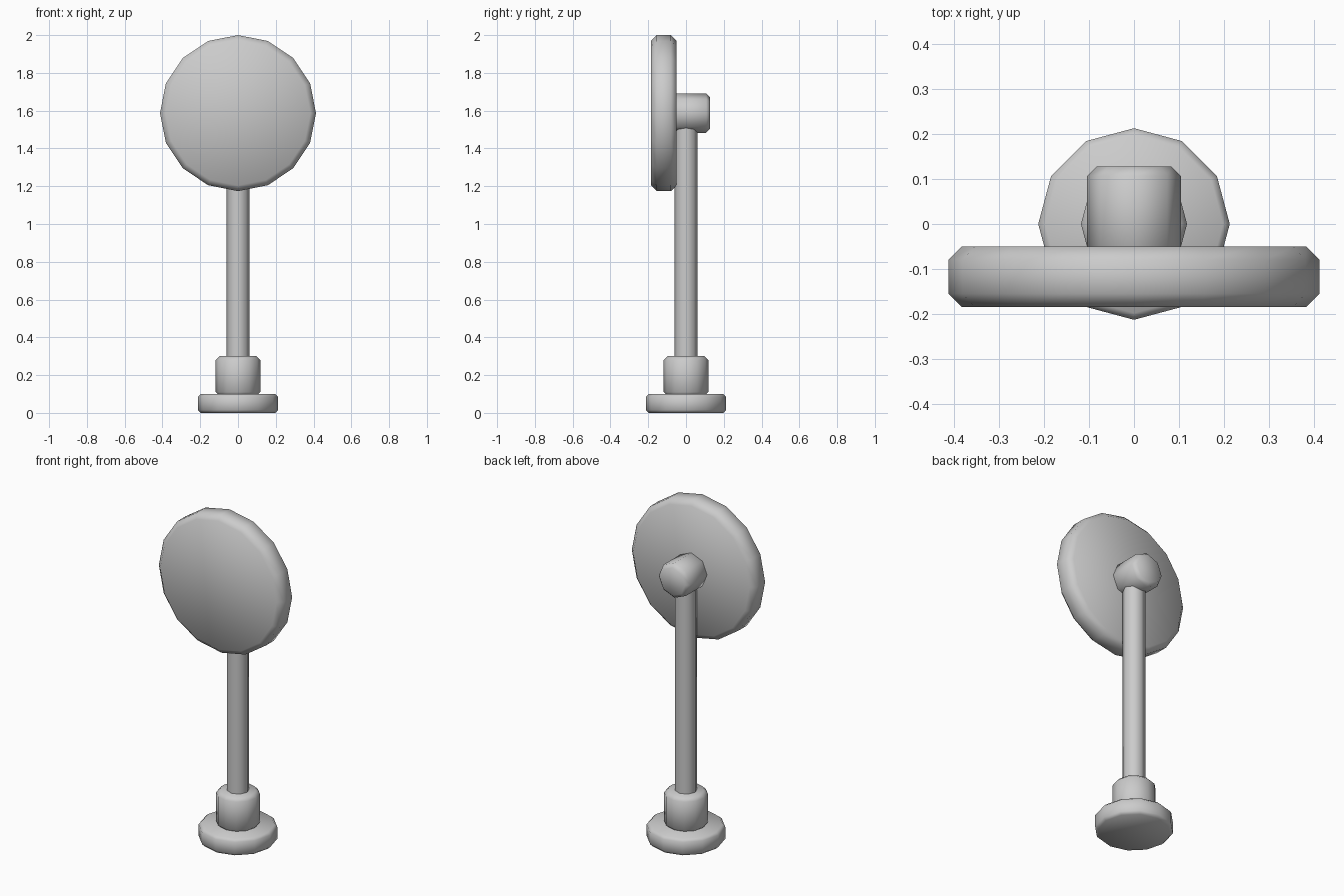
import bpy
import bmesh
import math
from mathutils import Matrix

if "Cube" in bpy.data.objects:
    bpy.data.objects.remove(bpy.data.objects["Cube"])


def chamfered_cylinder(name, sides, radius, start, end, chamfer, axis="Z", height=0.0):
    """Prism with chamfered rims and corners on the axes, running along Z or Y."""
    rings = [(radius - chamfer, start), (radius, start + chamfer),
             (radius, end - chamfer), (radius - chamfer, end)]
    if chamfer == 0:
        rings = [(radius, start), (radius, end)]
    bm = bmesh.new()
    loops = []
    for r, h in rings:
        loops.append([bm.verts.new((r * math.cos(2 * math.pi * i / sides),
                                    r * math.sin(2 * math.pi * i / sides), h))
                      for i in range(sides)])
    for low, high in zip(loops, loops[1:]):
        for i in range(sides):
            j = (i + 1) % sides
            bm.faces.new((low[i], low[j], high[j], high[i]))
    bm.faces.new(loops[0][::-1])
    bm.faces.new(loops[-1])
    if axis == "Y":
        bm.transform(Matrix.Translation((0, 0, height)) @ Matrix.Rotation(math.radians(-90), 4, "X"))
    mesh = bpy.data.meshes.new(name)
    bm.to_mesh(mesh)
    bm.free()
    obj = bpy.data.objects.new(name, mesh)
    bpy.context.collection.objects.link(obj)
    bpy.ops.object.select_all(action="DESELECT")
    obj.select_set(True)
    bpy.context.view_layer.objects.active = obj
    bpy.ops.object.shade_smooth_by_angle(angle=math.radians(50))
    return obj


HEAD_Z = 1.587

# Foot, collar and pole
chamfered_cylinder("base", 12, 0.213, 0.0, 0.10, 0.015)
chamfered_cylinder("collar", 12, 0.118, 0.09, 0.30, 0.02)
chamfered_cylinder("pole", 8, 0.061, 0.28, HEAD_Z, 0)

# Round sign plate and the hub that holds it
chamfered_cylinder("sign_disc", 16, 0.413, -0.185, -0.05, 0.03, "Y", HEAD_Z)
chamfered_cylinder("hub", 8, 0.104, -0.08, 0.128, 0.021, "Y", HEAD_Z)
